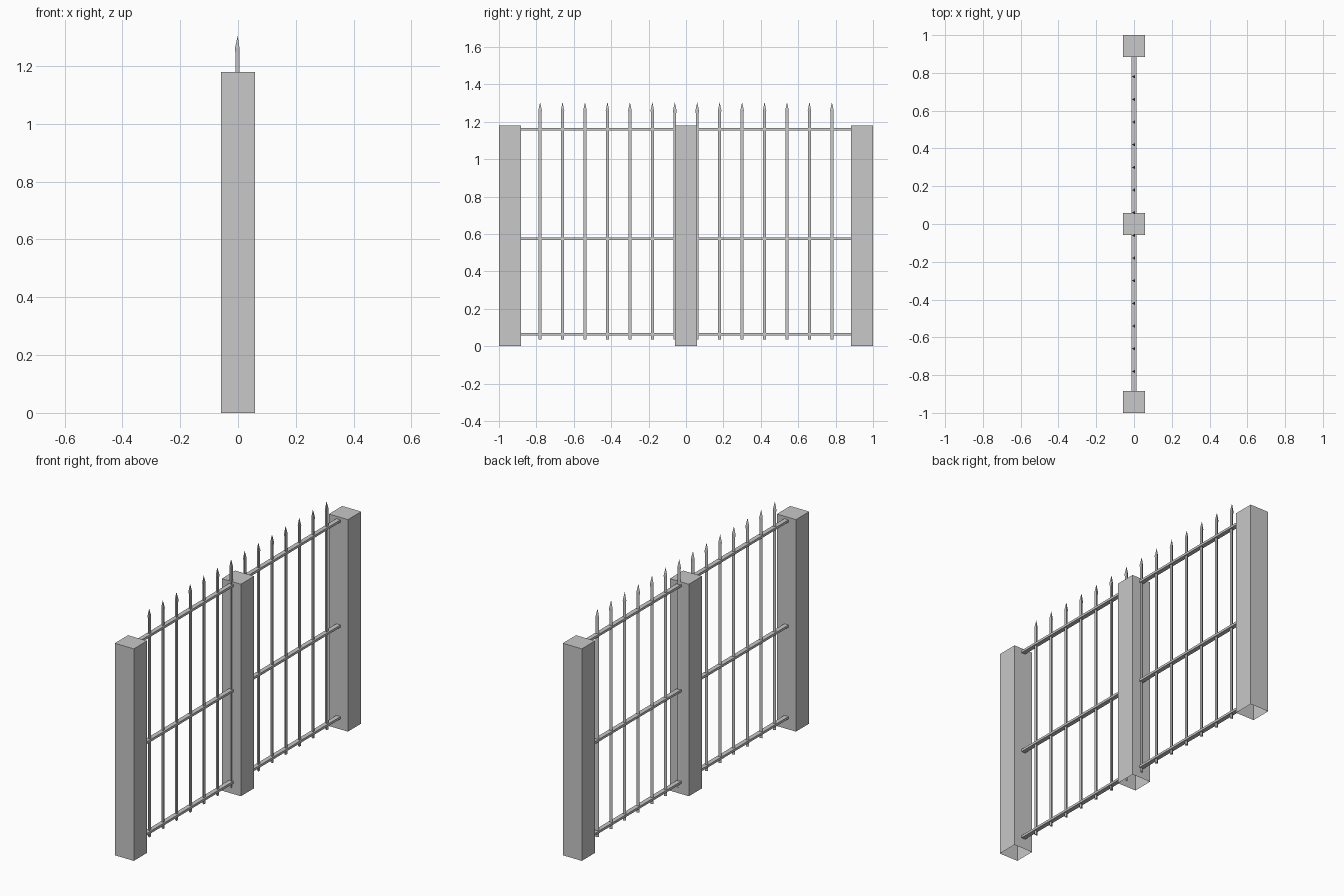
import bpy, bmesh, math

if "Cube" in bpy.data.objects:
    bpy.data.objects.remove(bpy.data.objects["Cube"], do_unlink=True)

grey = bpy.data.materials.new("light_grey")
grey.use_nodes = True
colour = (0.58, 0.58, 0.58, 1)
grey.diffuse_color = colour
grey.node_tree.nodes["Principled BSDF"].inputs["Base Color"].default_value = colour

HALF = 0.0585     # half width of a post
POST_TOP = 1.18
POST_Y = 1 - HALF


def finish(name, bm):
    bmesh.ops.recalc_face_normals(bm, faces=bm.faces)
    mesh = bpy.data.meshes.new(name)
    bm.to_mesh(mesh)
    bm.free()
    mesh.materials.append(grey)
    obj = bpy.data.objects.new(name, mesh)
    bpy.context.collection.objects.link(obj)
    return obj


def box(name, size, centre, open_bottom=False):
    bm = bmesh.new()
    bmesh.ops.create_cube(bm, size=1)
    if open_bottom:
        bottom = [f for f in bm.faces if f.normal.z < -0.9]
        bmesh.ops.delete(bm, geom=bottom, context="FACES_ONLY")
    bmesh.ops.scale(bm, vec=size, verts=bm.verts)
    bmesh.ops.translate(bm, vec=centre, verts=bm.verts)
    return finish(name, bm)


def picket(name, y):
    # Three-sided bar, slightly flared below its pointed tip
    bm = bmesh.new()
    rings = []
    for radius, z in ((0.009, 0.035), (0.009, 1.245), (0.0105, 1.262)):
        angles = [math.pi + i * math.tau / 3 for i in range(3)]
        rings.append([bm.verts.new((radius * math.cos(a), y + radius * math.sin(a), z))
                      for a in angles])
    tip = bm.verts.new((-0.001, y, 1.305))
    bm.faces.new(rings[0])
    for i in range(3):
        j = (i + 1) % 3
        for low, high in zip(rings, rings[1:]):
            bm.faces.new((low[i], low[j], high[j], high[i]))
        bm.faces.new((rings[-1][i], rings[-1][j], tip))
    return finish(name, bm)


# Hollow-bottomed posts
for label, y in (("front", -POST_Y), ("middle", 0), ("back", POST_Y)):
    box(label + "_post", (2 * HALF, 2 * HALF, POST_TOP), (0, y, POST_TOP / 2), True)

# Rails and pickets of both fence panels
inner, outer = HALF, POST_Y - HALF
for label, side in (("front", -1), ("back", 1)):
    for level, z in (("lower", 0.065), ("middle", 0.575), ("upper", 1.16)):
        box(f"{label}_{level}_rail", (0.025, outer - inner, 0.013),
            (0, side * (inner + outer) / 2, z))
    for i in range(7):
        picket(f"{label}_picket_{i + 1}", side * (0.06 + 0.12 * i))
